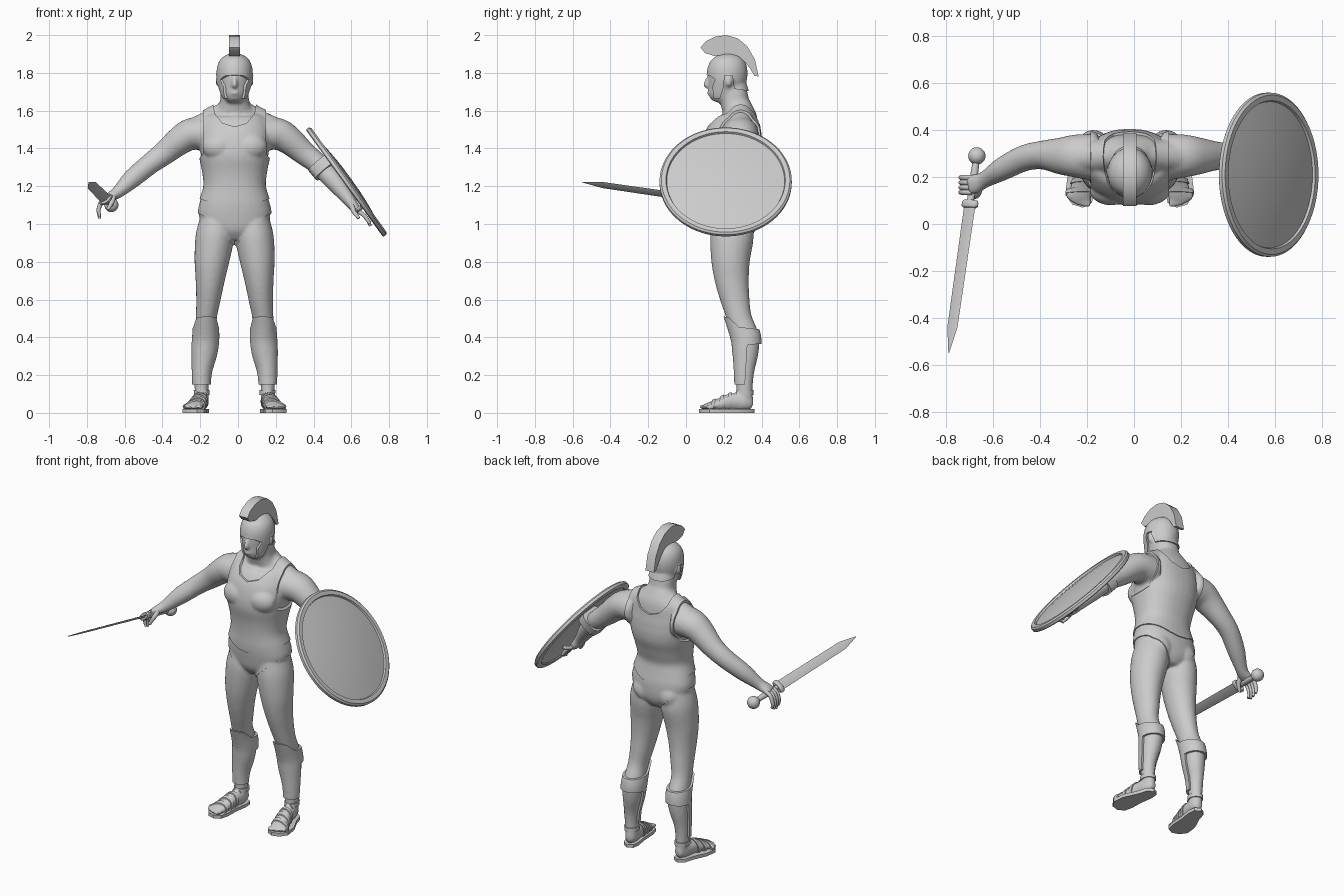
import bpy, bmesh, math
from mathutils import Vector, Matrix

C = -0.018  # body centre line in x


def new_obj(name, bm):
    bmesh.ops.recalc_face_normals(bm, faces=bm.faces[:])
    me = bpy.data.meshes.new(name)
    bm.to_mesh(me)
    bm.free()
    ob = bpy.data.objects.new(name, me)
    bpy.context.collection.objects.link(ob)
    return ob


def bake(ob):
    dg = bpy.context.evaluated_depsgraph_get()
    me = bpy.data.meshes.new_from_object(ob.evaluated_get(dg))
    ob.modifiers.clear()
    ob.data = me


def loft(bm, rows, n=20, ref=(0, 1, 0), steps=4, power=1.0):
    """Closed tube through rows (x, y, z, side radius, radius along ref)."""
    rows = [Vector(r) for r in rows]
    pts = []
    for i in range(len(rows) - 1):
        a, b, c, d = rows[max(i - 1, 0)], rows[i], rows[i + 1], rows[min(i + 2, len(rows) - 1)]
        for s in range(steps):
            t = s / steps
            pts.append(b + (c - a) * (t / 2) + (a * 2 - b * 5 + c * 4 - d) * (t * t / 2)
                       + (b * 3 - a - c * 3 + d) * (t ** 3 / 2))
    pts.append(rows[-1])
    cen = [Vector(p[:3]) for p in pts]
    rings = []
    for i, p in enumerate(pts):
        t = (cen[min(i + 1, len(cen) - 1)] - cen[max(i - 1, 0)]).normalized()
        v = Vector(ref)
        v = (v - t * v.dot(t)).normalized()
        u = v.cross(t)
        ring = []
        for k in range(n):
            q = 2 * math.pi * k / n
            co, si = math.cos(q), math.sin(q)
            co, si = (math.copysign(abs(w) ** power, w) for w in (co, si))
            ring.append(bm.verts.new(cen[i] + u * co * max(p[3], .002) + v * si * max(p[4], .002)))
        rings.append(ring)
    for r, s in zip(rings, rings[1:]):
        for k in range(n):
            bm.faces.new((r[k], r[(k + 1) % n], s[(k + 1) % n], s[k]))
    bm.faces.new(rings[0])
    bm.faces.new(rings[-1])


def prism(bm, pts, axis, lo, hi):
    """Extrude a 2D outline along an axis (0, 1 or 2)."""
    def ring(h):
        out = []
        for p in pts:
            co = list(p)
            co.insert(axis, h)
            out.append(bm.verts.new(co))
        return out
    a, b = ring(lo), ring(hi)
    bm.faces.new(a)
    bm.faces.new(b)
    for i in range(len(a)):
        j = (i + 1) % len(a)
        bm.faces.new((a[i], a[j], b[j], b[i]))


def ball(bm, loc, scale):
    m = Matrix.Translation(loc) @ Matrix.Diagonal((*scale, 1))
    bmesh.ops.create_uvsphere(bm, u_segments=20, v_segments=12, radius=1, matrix=m)


def mirrored(half):
    """Right half outline, bottom centre excluded duplicates, about the body centre."""
    return [(C + x, z) for x, z in half] + [(C - x, z) for x, z in reversed(half) if x > 1e-6]


# ---- body: overlapping limbs fused into one smooth skin
bm = bmesh.new()
torso = [(.92, .25, .05, .08), (.97, .25, .155, .112), (1.05, .245, .19, .122), (1.12, .235, .178, .12),
         (1.20, .23, .155, .115), (1.28, .235, .162, .13), (1.36, .24, .178, .15), (1.44, .25, .187, .147),
         (1.50, .265, .18, .13), (1.56, .28, .16, .10), (1.60, .275, .115, .082),
         (1.64, .26, .08, .076), (1.70, .25, .073, .073), (1.76, .24, .06, .06)]
loft(bm, [(C, y, z, a, b) for z, y, a, b in torso], 32, power=.88)
head = [(1.645, .165, .03, .035), (1.67, .175, .056, .06), (1.72, .20, .076, .087), (1.77, .215, .086, .098),
        (1.82, .22, .086, .097), (1.86, .222, .073, .082), (1.885, .222, .045, .052), (1.897, .222, .008, .008)]
loft(bm, [(C, y, z, a, b) for z, y, a, b in head], 28)
loft(bm, [(C, .13, 1.785, .010, .014), (C, .115, 1.755, .012, .018), (C, .108, 1.735, .016, .016),
          (C, .125, 1.722, .010, .008)], 12)
ball(bm, (C, .125, 1.695), (.026, .013, .014))
leg = [(.17, .315, .04, .034, .042), (.175, .31, .13, .037, .043), (.173, .313, .22, .043, .049),
       (.16, .32, .32, .058, .064), (.153, .317, .40, .061, .070), (.15, .283, .50, .056, .066),
       (.139, .26, .60, .065, .077), (.13, .243, .70, .077, .09), (.12, .236, .81, .093, .103),
       (.105, .243, .93, .102, .115), (.095, .245, 1.02, .09, .105)]
foot = [(.172, .352, .045, .02, .028), (.175, .31, .055, .036, .045), (.185, .24, .058, .040, .046),
        (.20, .17, .043, .047, .031), (.213, .12, .034, .05, .021), (.216, .105, .031, .045, .016)]
trap = [(.03, .285, 1.62, .045, .05), (.11, .29, 1.565, .05, .055), (.20, .285, 1.51, .06, .065)]
for s in (-1, 1):
    loft(bm, [(C + s * x, *r) for x, *r in leg], 24)
    loft(bm, [(C + s * x, *r) for x, *r in foot], 20, ref=(0, 0, 1))
    loft(bm, [(C + s * x, *r) for x, *r in trap], 16)
    ball(bm, (C + s * .087, .225, 1.755), (.014, .018, .03))
    ball(bm, (C + s * .085, .30, 1.0), (.075, .07, .075))
    ball(bm, (C + s * .08, .15, 1.41), (.085, .06, .065))
    for k in range(5):
        ball(bm, (C + s * (.178 + .021 * k), .092 + .004 * k * k / 2, .031), (.015 - .001 * k, .024, .013))
radii = [(.09, .10), (.085, .092), (.076, .08), (.064, .062), (.056, .056), (.051, .05), (.034, .036), (.026, .042), (.018, .04)]
sword_arm = [(-.17, .285, 1.48), (-.25, .29, 1.475), (-.31, .29, 1.44), (-.39, .294, 1.375), (-.47, .28, 1.315),
             (-.56, .235, 1.24), (-.635, .19, 1.17), (-.675, .172, 1.145), (-.705, .165, 1.13)]
shield_arm = [(.135, .285, 1.48), (.215, .29, 1.475), (.275, .29, 1.44), (.35, .29, 1.375), (.425, .28, 1.315),
              (.51, .24, 1.225), (.585, .205, 1.13), (.62, .195, 1.085), (.645, .19, 1.06)]
for path in (sword_arm, shield_arm):
    loft(bm, [(*p, *r) for p, r in zip(path, radii)], 20)
body = new_obj("body", bm)
m = body.modifiers.new("fuse", 'REMESH')
m.mode, m.voxel_size = 'VOXEL', .0095
m = body.modifiers.new("soften", 'SMOOTH')
m.factor, m.iterations = .5, 5
bake(body)


def inflated(name, d):
    b = bmesh.new()
    b.from_mesh(body.data)
    b.normal_update()
    for v, co in [(v, v.co + v.normal * d) for v in b.verts]:
        v.co = co
    return new_obj(name, b)


core = inflated("core_helper", -.004)


def plate(name, thick, outlines, axis, lo, hi):
    """Worn layer: the swollen body limited to an extruded outline, hollowed by the body."""
    ob = inflated(name, thick)
    b = bmesh.new()
    for o in outlines:
        prism(b, o, axis, lo, hi)
    cut = new_obj("cutter", b)
    for op, other in (('INTERSECT', cut), ('DIFFERENCE', core)):
        m = ob.modifiers.new(op, 'BOOLEAN')
        m.operation, m.object, m.solver = op, other, 'MANIFOLD'
    bake(ob)
    bpy.data.objects.remove(cut)


# ---- worn layers
plate("cuirass", .011, [mirrored([(0, 1.075), (.06, 1.085), (.13, 1.115), (.24, 1.15), (.21, 1.32), (.168, 1.37),
                                  (.166, 1.66), (.118, 1.66), (.105, 1.585), (.065, 1.535), (0, 1.515)])], 1, 0, .6)
plate("briefs", .005, [mirrored([(0, .88), (.04, .925), (.11, .99), (.17, 1.045), (.26, 1.08),
                                 (.26, 1.155), (.13, 1.125), (0, 1.09)])], 1, 0, .6)
plate("greaves", .012, [[(.15, .52), (.225, .505), (.28, .455), (.45, .435), (.45, .37), (.325, .36),
                         (.312, .15), (.15, .15)]], 0, -.4, .4)
plate("sandal_straps", .006, [[(y, .0), (y + .018, .0), (y + .045, .14), (y + .027, .14)] for y in (.125, .165, .205)]
      + [[(.268, .095), (.42, .095), (.42, .12), (.268, .12)]], 0, -.4, .4)
plate("helmet", .009, [[(.05, 1.95), (.05, 1.80), (.125, 1.785), (.155, 1.765), (.14, 1.73), (.145, 1.665), (.18, 1.665),
                        (.198, 1.72), (.205, 1.785), (.245, 1.785), (.255, 1.715), (.36, 1.70), (.36, 1.95)]], 0, -.2, .2)
bpy.data.objects.remove(core)

# ---- helmet crest
bm = bmesh.new()
prism(bm, [(.077, 1.935), (.105, 1.967), (.155, 1.992), (.215, 2.0), (.275, 1.982), (.325, 1.94), (.365, 1.87),
           (.385, 1.78), (.362, 1.785), (.338, 1.825), (.308, 1.862), (.265, 1.885), (.215, 1.897), (.15, 1.89),
           (.10, 1.905)], 0, C - .029, C + .029)
new_obj("crest", bm)

# ---- sandal soles
sole = [(.14, .345), (.135, .30), (.147, .22), (.15, .14), (.162, .09), (.2, .07), (.245, .083), (.275, .125),
        (.266, .2), (.228, .28), (.21, .34), (.175, .363)]
bm = bmesh.new()
for s in (-1, 1):
    prism(bm, [(C + s * x, y) for x, y in sole], 2, 0, .02)
new_obj("soles", bm)

# ---- fingers
bm = bmesh.new()
for k in range(4):
    y = .135 + .021 * k
    drop = .012 * abs(k - 1.3)
    loft(bm, [(-.69, y, 1.138, .012, .012), (-.722, y, 1.118, .012, .012), (-.738, y, 1.075, .011, .010),
              (-.732, y, 1.025 + drop, .007, .007)], 10)
    y += .03
    loft(bm, [(.635, y, 1.068, .012, .012), (.668, y, 1.045, .011, .011), (.69, y, 1.015, .010, .010),
              (.70, y, .985 + drop, .007, .007)], 10)
loft(bm, [(-.66, .15, 1.145, .015, .015), (-.668, .125, 1.115, .013, .013), (-.69, .11, 1.075, .008, .008)], 10, ref=(1, 0, 0))
loft(bm, [(.60, .17, 1.10, .015, .015), (.615, .145, 1.065, .013, .013), (.64, .13, 1.03, .008, .008)], 10, ref=(1, 0, 0))
new_obj("fingers", bm)

# ---- sword
pommel, tip, wide = Vector((-.67, .29, 1.10)), Vector((-.79, -.55, 1.222)), (.8, 0, .6)


def along(t, a, b):
    return (*pommel.lerp(tip, t), a, b)


bm = bmesh.new()
loft(bm, [along(.24, .006, .030), along(.87, .005, .027), along(1, .001, .002)], 4, wide, 1)
new_obj("sword_blade", bm)
bm = bmesh.new()
loft(bm, [along(0, .014, .014), along(.12, .016, .017), along(.24, .014, .015)], 16, wide)
loft(bm, [along(.225, .017, .034), along(.235, .021, .041), along(.255, .021, .041), along(.262, .017, .034)], 20, wide, 1)
ball(bm, pommel, (.037, .037, .037))
new_obj("sword_hilt", bm)

# ---- shield: lathed disc tilted outwards
bm = bmesh.new()
prof = [(0, .026), (.08, .025), (.16, .020), (.24, .012), (.312, .002), (.316, .013), (.340, .013), (.35, .004), (.35, -.012),
        (.344, -.017), (.316, -.017), (.312, -.010), (.24, -.003), (.16, .005), (.08, .01), (0, .012)]
vs = [bm.verts.new((r, 0, h)) for r, h in prof]
es = [bm.edges.new(p) for p in zip(vs, vs[1:])]
bmesh.ops.spin(bm, geom=vs + es, axis=(0, 0, 1), cent=(0, 0, 0), angle=2 * math.pi, steps=72, use_duplicate=False)
bmesh.ops.remove_doubles(bm, verts=bm.verts[:], dist=1e-4)
shield = new_obj("shield", bm)
shield.matrix_world = Matrix.Translation((.577, .21, 1.225)) @ Matrix.Rotation(math.atan2(.81, .585), 4, 'Y')

# ---- shield arm band and hand grip
bm = bmesh.new()
loft(bm, [(.43, .275, 1.325, .072, .068), (.468, .262, 1.28, .072, .068)], 12, steps=1, power=.6)
loft(bm, [(.655, .10, 1.09, .012, .012), (.632, .13, 1.075, .012, .012), (.632, .25, 1.075, .012, .012),
          (.655, .28, 1.09, .012, .012)], 10, ref=(0, 0, 1), steps=2)
new_obj("shield_straps", bm)

# ---- shading
bpy.ops.object.select_all(action='DESELECT')
for ob in bpy.context.scene.objects:
    ob.select_set(True)
bpy.context.view_layer.objects.active = body
bpy.ops.object.shade_smooth_by_angle(angle=math.radians(40))
